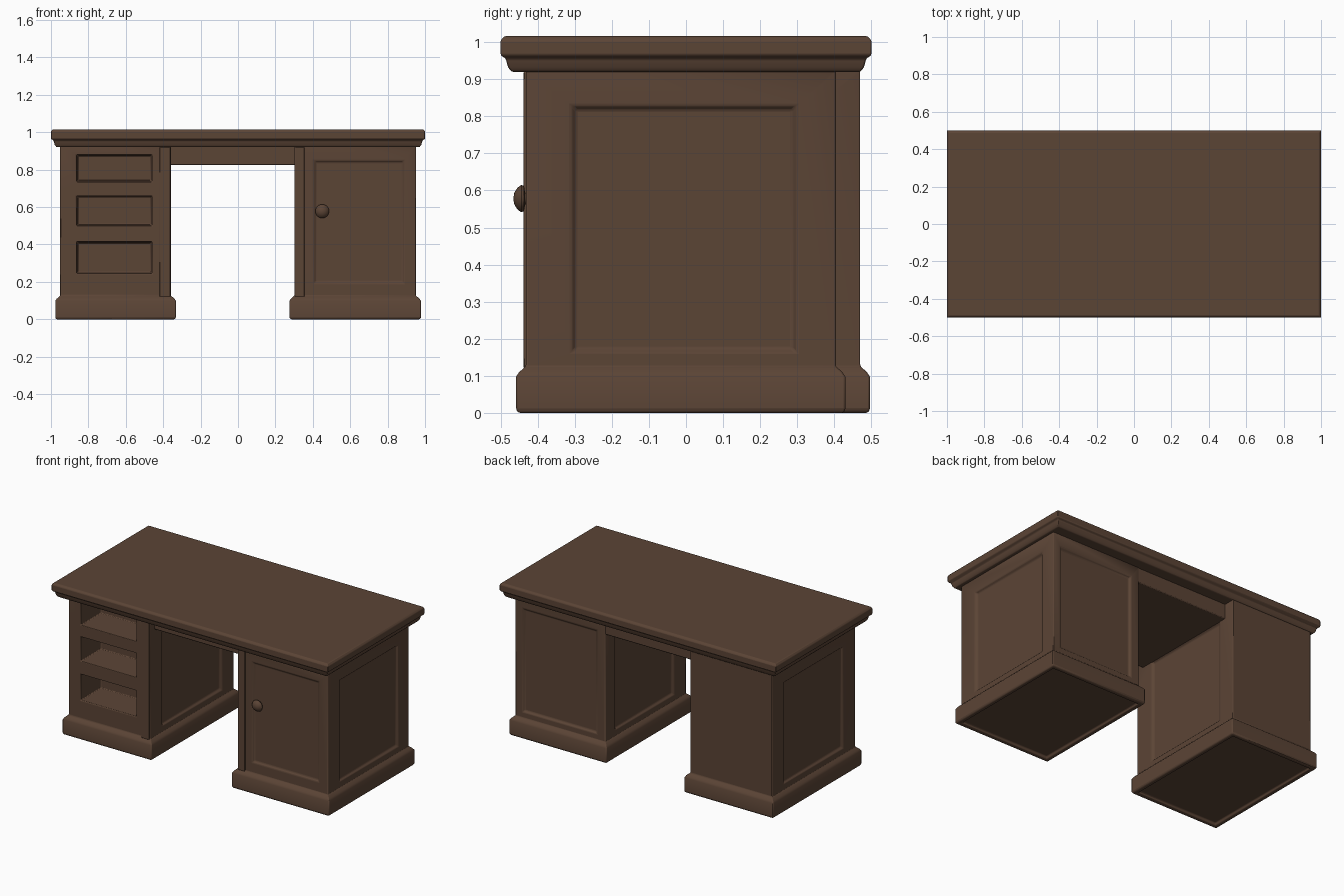
import bpy, bmesh, math
from mathutils import Vector

if "Cube" in bpy.data.objects:
    bpy.data.objects.remove(bpy.data.objects["Cube"])

wood = bpy.data.materials.new("dark brown wood")
wood.diffuse_color = (0.105, 0.058, 0.036, 1)
wood.use_nodes = True
wood.node_tree.nodes["Principled BSDF"].inputs["Base Color"].default_value = wood.diffuse_color


def finish(bm, name, bevel=0.0, segments=2):
    me = bpy.data.meshes.new(name)
    bm.to_mesh(me)
    bm.free()
    ob = bpy.data.objects.new(name, me)
    bpy.context.collection.objects.link(ob)
    me.materials.append(wood)
    if bevel:
        m = ob.modifiers.new("soft edges", 'BEVEL')
        m.width, m.segments, m.limit_method = bevel, segments, 'ANGLE'
        m.angle_limit = math.radians(35)
    bpy.ops.object.select_all(action='DESELECT')
    ob.select_set(True)
    bpy.context.view_layer.objects.active = ob
    bpy.ops.object.shade_smooth_by_angle(angle=math.radians(35))
    return ob


def loft(x0, x1, y0, y1, levels, cap_top=True):
    """Stack rectangles, each given as (inset, z), into a solid."""
    bm = bmesh.new()
    rings = [[bm.verts.new((x, y, z)) for x, y in
              ((x0 + i, y0 + i), (x1 - i, y0 + i), (x1 - i, y1 - i), (x0 + i, y1 - i))]
             for i, z in levels]
    for a, b in zip(rings, rings[1:]):
        for k in range(4):
            bm.faces.new((a[k], a[(k + 1) % 4], b[(k + 1) % 4], b[k]))
    bm.faces.new(rings[0][::-1])
    if cap_top:
        bm.faces.new(rings[-1])
    bm.normal_update()
    return bm


def find_face(bm, normal, z):
    """Outermost face looking along normal that spans height z."""
    n = Vector(normal)
    fs = [f for f in bm.faces if f.normal.dot(n) > 0.99
          and min(v.co.z for v in f.verts) <= z <= max(v.co.z for v in f.verts)]
    return max(fs, key=lambda f: f.calc_center_median().dot(n))


def recess(bm, normal, u0, u1, z0, z1, depth, slope):
    """Sink a rectangular panel into a side; u is x or y along the face."""
    f = find_face(bm, normal, (z0 + z1) / 2)
    u = 0 if abs(normal[1]) else 1
    for s, d in ((0, 0), (slope, depth)):
        us = [v.co[u] for v in f.verts]
        zs = [v.co.z for v in f.verts]
        mid_u, mid_z = (min(us) + max(us)) / 2, (min(zs) + max(zs)) / 2
        bmesh.ops.inset_individual(bm, faces=[f], thickness=0.0001)
        for v in f.verts:
            v.co[u] = u0 + s if v.co[u] < mid_u else u1 - s
            v.co.z = z0 + s if v.co.z < mid_z else z1 - s
            v.co -= Vector(normal) * d
    bm.normal_update()


FRONT, BACK, LEFT, RIGHT = (0, -1, 0), (0, 1, 0), (-1, 0, 0), (1, 0, 0)


def pedestal(x0, x1, y0, y1):
    """Plinth and body in one; the underside is slightly hollowed."""
    bm = loft(x0, x1, y0, y1, [(0.006, 0), (0, 0.008), (0, 0.098), (0.008, 0.11),
                               (0.026, 0.126), (0.026, 0.921)], cap_top=False)
    bottom = min(bm.faces, key=lambda f: f.calc_center_median().z)
    bmesh.ops.inset_individual(bm, faces=[bottom], thickness=0.03)
    bmesh.ops.inset_individual(bm, faces=[bottom], thickness=0.01, depth=-0.015)
    bm.normal_update()
    return bm


# desk top slab with the moulding under it
finish(loft(-1, 1, -0.5, 0.5,
            [(0.03, 0.92), (0.02, 0.932), (0.014, 0.955), (0, 0.965), (0, 1.005), (0.01, 1.016)]),
       "desk_top", 0.004)

# left pedestal: side panels, then three open drawer bays
bm = pedestal(-0.977, -0.332, -0.42, 0.496)
for side in (LEFT, RIGHT):
    recess(bm, side, -0.27, 0.35, 0.16, 0.83, 0.014, 0.014)
for z in (0.457, 0.695):
    f = find_face(bm, FRONT, 0.8)
    bmesh.ops.bisect_plane(bm, geom=[f] + list(f.edges) + list(f.verts),
                           plane_co=(0, 0, z), plane_no=(0, 0, 1))
    bm.normal_update()
for z0, z1 in ((0.245, 0.415), (0.50, 0.66), (0.735, 0.88)):
    recess(bm, FRONT, -0.862, -0.46, z0, z1, 0.2, 0.006)
finish(bm, "drawer_pedestal", 0.006)

# right pedestal: panels on door, back and both sides
bm = pedestal(0.275, 0.978, -0.458, 0.43)
for side in (LEFT, RIGHT):
    recess(bm, side, -0.31, 0.30, 0.16, 0.83, 0.014, 0.014)
recess(bm, BACK, 0.36, 0.90, 0.16, 0.84, 0.012, 0.012)
recess(bm, FRONT, 0.405, 0.89, 0.19, 0.85, 0.01, 0.012)
finish(bm, "door_pedestal", 0.006)

# apron block spanning the knee space, open where it meets its neighbours
bm = loft(-0.36, 0.303, -0.35, 0.40, [(0, 0.825), (0, 0.921)], cap_top=False)
ends = [f for f in bm.faces if abs(f.normal.x) > 0.9]
bmesh.ops.delete(bm, geom=ends, context='FACES_ONLY')
finish(bm, "knee_apron", 0.006)

# thin corner stiles beside drawers and door
for name, x0, x1, y in (("drawer_stile", -0.42, -0.362, -0.394),
                        ("door_stile", 0.304, 0.355, -0.432)):
    finish(loft(x0, x1, y - 0.006, y + 0.004, [(0, 0.12), (0, 0.92)]), name, 0.003)

# door knob: turned profile of (radius, distance out)
bm = bmesh.new()
profile = [(0, 0.466), (0.016, 0.463), (0.029, 0.455), (0.037, 0.444),
           (0.034, 0.437), (0.016, 0.434), (0.014, 0.42)]
vs = [bm.verts.new((0.45 + r, -d, 0.578)) for r, d in profile]
es = [bm.edges.new(p) for p in zip(vs, vs[1:])]
bmesh.ops.spin(bm, geom=vs + es, cent=(0.45, 0, 0.578), axis=(0, 1, 0),
               angle=math.tau, steps=24)
bmesh.ops.remove_doubles(bm, verts=bm.verts, dist=0.0005)
bmesh.ops.recalc_face_normals(bm, faces=bm.faces)
finish(bm, "door_knob")
